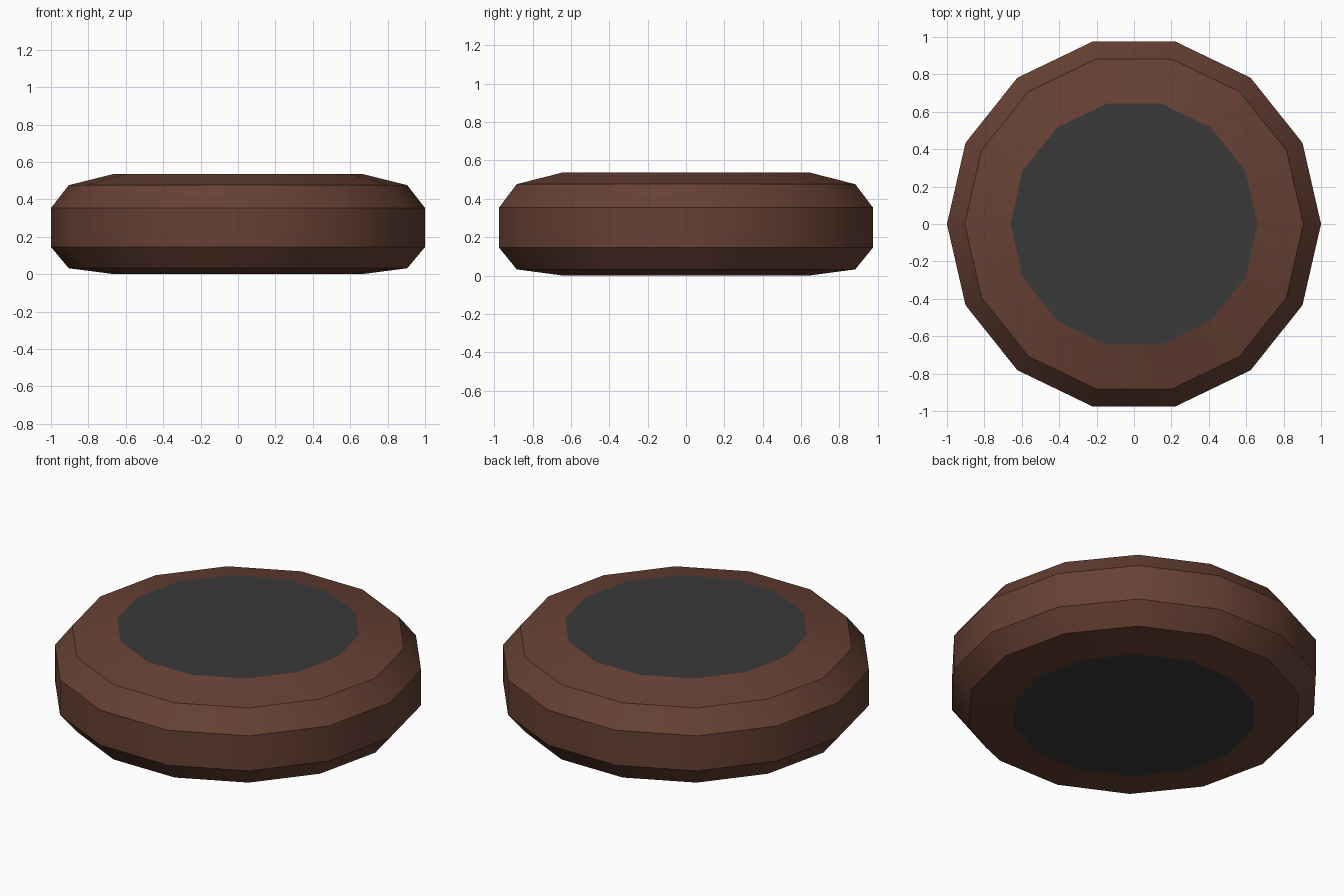
import bpy, bmesh, math

if "Cube" in bpy.data.objects:
    bpy.data.objects.remove(bpy.data.objects["Cube"])

SIDES = 14


def material(name, rgb):
    m = bpy.data.materials.new(name)
    m.diffuse_color = (*rgb, 1)
    m.use_nodes = True
    m.node_tree.nodes["Principled BSDF"].inputs["Base Color"].default_value = m.diffuse_color
    return m


def turned(name, profile, mat, cap=None):
    """Stack rings from (radius, z) pairs; cap is +1 / -1 for a lone disc."""
    bm = bmesh.new()
    rings = []
    for r, z in profile:
        rings.append([bm.verts.new((r * math.cos(2 * math.pi * i / SIDES),
                                    r * math.sin(2 * math.pi * i / SIDES), z))
                      for i in range(SIDES)])
    for a, b in zip(rings, rings[1:]):
        for i in range(SIDES):
            j = (i + 1) % SIDES
            bm.faces.new((a[i], a[j], b[j], b[i]))
    if cap:
        bm.faces.new(rings[0] if cap > 0 else rings[0][::-1])
    me = bpy.data.meshes.new(name)
    bm.to_mesh(me)
    bm.free()
    me.materials.append(mat)
    ob = bpy.data.objects.new(name, me)
    bpy.context.collection.objects.link(ob)
    bpy.ops.object.select_all(action='DESELECT')
    ob.select_set(True)
    bpy.context.view_layer.objects.active = ob
    bpy.ops.object.shade_smooth_by_angle(angle=math.radians(30))
    return ob


brown = material("brown_body", (0.135, 0.052, 0.034))
dark = material("dark_pad", (0.042, 0.042, 0.042))

# Rounded outer body
turned("disc_body", [(0.66, 0.0), (0.905, 0.032), (1.0, 0.146),
                     (1.0, 0.354), (0.905, 0.476), (0.66, 0.537)], brown)

# Dark flat pads closing top and bottom
turned("top_pad", [(0.66, 0.537)], dark, 1)
turned("bottom_pad", [(0.66, 0.0)], dark, -1)
